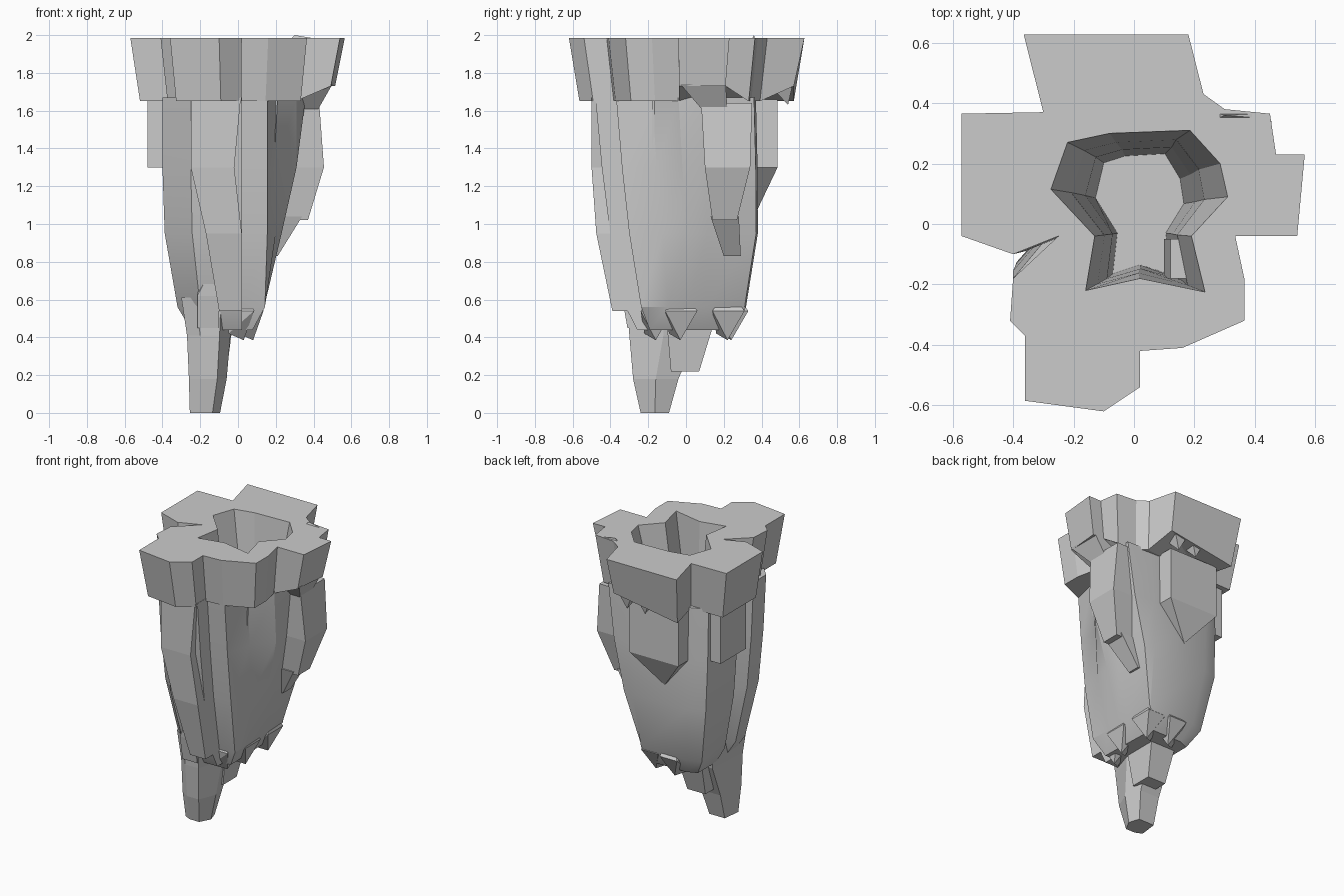
import bpy, bmesh

if "Cube" in bpy.data.objects:
    bpy.data.objects.remove(bpy.data.objects["Cube"])


def finish(name, bm, smooth=False):
    bm.normal_update()
    bmesh.ops.triangulate(bm, faces=[f for f in bm.faces if len(f.verts) > 4])
    bmesh.ops.recalc_face_normals(bm, faces=bm.faces)
    me = bpy.data.meshes.new(name)
    bm.to_mesh(me)
    bm.free()
    ob = bpy.data.objects.new(name, me)
    bpy.context.collection.objects.link(ob)
    if smooth:
        bpy.ops.object.select_all(action='DESELECT')
        ob.select_set(True)
        bpy.context.view_layer.objects.active = ob
        bpy.ops.object.shade_smooth_by_angle(angle=0.4)
    return ob


def loft(name, rings, smooth=False):
    """Skin equal-length rings of 3D points and cap both ends."""
    bm = bmesh.new()
    vs = [[bm.verts.new(p) for p in r] for r in rings]
    n = len(vs[0])
    for a, b in zip(vs, vs[1:]):
        for i in range(n):
            j = (i + 1) % n
            bm.faces.new((a[i], a[j], b[j], b[i]))
    bm.faces.new(vs[0])
    bm.faces.new(vs[-1])
    return finish(name, bm, smooth)


def ring(pts, z, sx=1, sy=1, ox=0, oy=0):
    return [(x * sx + ox, y * sy + oy, z) for x, y in pts]


def box(z, x0, x1, y0, y1):
    return [(x0, y0, z), (x1, y0, z), (x1, y1, z), (x0, y1, z)]


def rock(name, pts):
    """Convex faceted chunk."""
    bm = bmesh.new()
    bmesh.ops.convex_hull(bm, input=[bm.verts.new(p) for p in pts])
    loose = [v for v in bm.verts if not v.link_faces]
    bmesh.ops.delete(bm, geom=loose, context='VERTS')
    return finish(name, bm)


# Flared rim slab, undercut higher on the right and back lobes
outline = [(-.36, -.585), (-.1, -.62), (.02, -.54), (.02, -.42), (.16, -.41), (.365, -.32),
           (.365, -.18), (.335, -.04), (.54, -.04), (.565, .23), (.47, .23), (.45, .365),
           (.3, .38), (.23, .43), (.18, .627), (-.365, .627), (-.3, .37), (-.57, .365),
           (-.57, -.04), (-.4, -.1), (-.25, -.04), (-.4, -.18), (-.41, -.32), (-.36, -.37)]
low = [(x * .91, y * .91, 1.73 if x > .46 or (y > .6 and x > 0) else 1.65) for x, y in outline]
top = ring(outline, 1.985)
rim = loft("rim", [low, top])
rock("rim_crest", box(1.98, .28, .42, .35, .365) + [(.3, .36, 2)])

# Main body: one fluted section; left side tapers, right side is clipped inward
section = [(-.25, -.48), (.02, -.48), (.02, -.37), (.155, -.37), (.2, -.18), (.31, -.04),
           (.36, .08), (.36, .36), (.15, .37), (-.28, .37), (-.4, .32), (-.4, -.02),
           (-.3, -.06), (-.4, -.18), (-.4, -.32)]
levels = [(.44, .62, .07, .6, .03), (.56, .8, .135, .75, .04), (.95, .97, .23, .92, .04),
          (1.3, 1, .31, .97, .02), (1.67, 1, .36, 1, 0)]
body = loft("body", [[(x * sl if x < 0 else min(x, lim - y * .02), y * sy + oy, z)
                      for x, y in section] for z, sl, lim, sy, oy in levels], True)

# Hollow core cut through rim and body
hole = [(-.16, -.22), (.02, -.18), (.235, -.225), (.19, -.04), (.31, .09), (.285, .2),
        (.185, .31), (-.08, .3), (-.22, .27), (-.275, .115), (-.13, -.04)]
cutter = loft("hollow_cutter", [ring(hole, .8, .5, .75, .01), ring(hole, 1.3, .62, .82, .01),
                                ring(hole, 1.66, .75, .9), ring(hole, 1.985), ring(hole, 2.1)])
for ob in (rim, body):
    m = ob.modifiers.new("hollow", 'BOOLEAN')
    m.operation, m.object, m.solver = 'DIFFERENCE', cutter, 'EXACT'
cutter.hide_render = True
cutter.hide_set(True)

# Front column, narrowing downward
loft("front_column", [box(.54, -.1, .02, -.39, -.25), box(.95, -.17, .02, -.475, -.28),
                      box(1.3, -.25, -.02, -.5, -.3), box(1.67, -.25, .015, -.5, -.3)])

# Chunks spanning a lower and an upper rectangle, some with a point below
chunks = {
    "right_buttress": box(1.02, .2, .37, .14, .27) + box(1.3, .28, .455, .1, .34)
    + box(1.64, .31, .43, .08, .35),
    "buttress_top": box(1.6, .32, .42, .09, .22) + box(1.74, .3, .5, -.03, .21),
    "buttress_foot": box(.83, .17, .21, .2, .29) + box(1.04, .19, .34, .13, .28),
    "right_fin": box(1.3, .1, .19, -.18, -.05) + box(1.67, .12, .21, -.18, -.05)
    + [(.15, -.18, 1.15)],
    "left_ledge": box(1.3, -.48, -.36, .02, .3) + box(1.66, -.48, -.36, .02, .3),
    "back_ledge": box(1.3, -.28, .1, .3, .485) + box(1.66, -.28, .1, .3, .485)
    + [(-.1, .38, 1.08)],
    "front_spur": box(.45, -.215, -.1, -.31, -.2) + box(.62, -.215, -.1, -.34, -.2)
    + [(-.1, -.36, .84), (-.2, -.25, .84)],
    "root_step": box(.22, -.2, -.06, -.08, .07) + box(.45, -.22, -.03, -.1, .14),
}
for name, pts in chunks.items():
    rock(name, pts)

# Hanging points beneath the back of the rim
for i, x in enumerate((-.06, .08)):
    rock(f"back_spike_{i}", box(1.76, x - .06, x + .06, .42, .57) + [(x, .54, 1.63)])

# Lower root tip: hexagonal and tapered
hexa = [(-1, -.7), (-.4, -1), (.5, -1), (1, 0), (.7, 1), (-.8, 1)]
loft("root_tip", [ring(hexa, 0, .08, .075, -.175, -.165), ring(hexa, .18, .1, .12, -.16, -.16),
                  ring(hexa, .41, .115, .18, -.155, -.12),
                  ring(hexa, .61, .14, .2, -.16, -.11)])

# Rubble around the lower edge of the body
for i, (x, y) in enumerate([(.08, .22), (.08, -.03), (-.08, .24), (.03, -.16)]):
    rock(f"rubble_{i}", box(.54, x - .08, x + .055, y - .08, y + .09)
         + [(x, y, .385), (x - .08, y - .06, .42), (x + .02, y, .66)])
